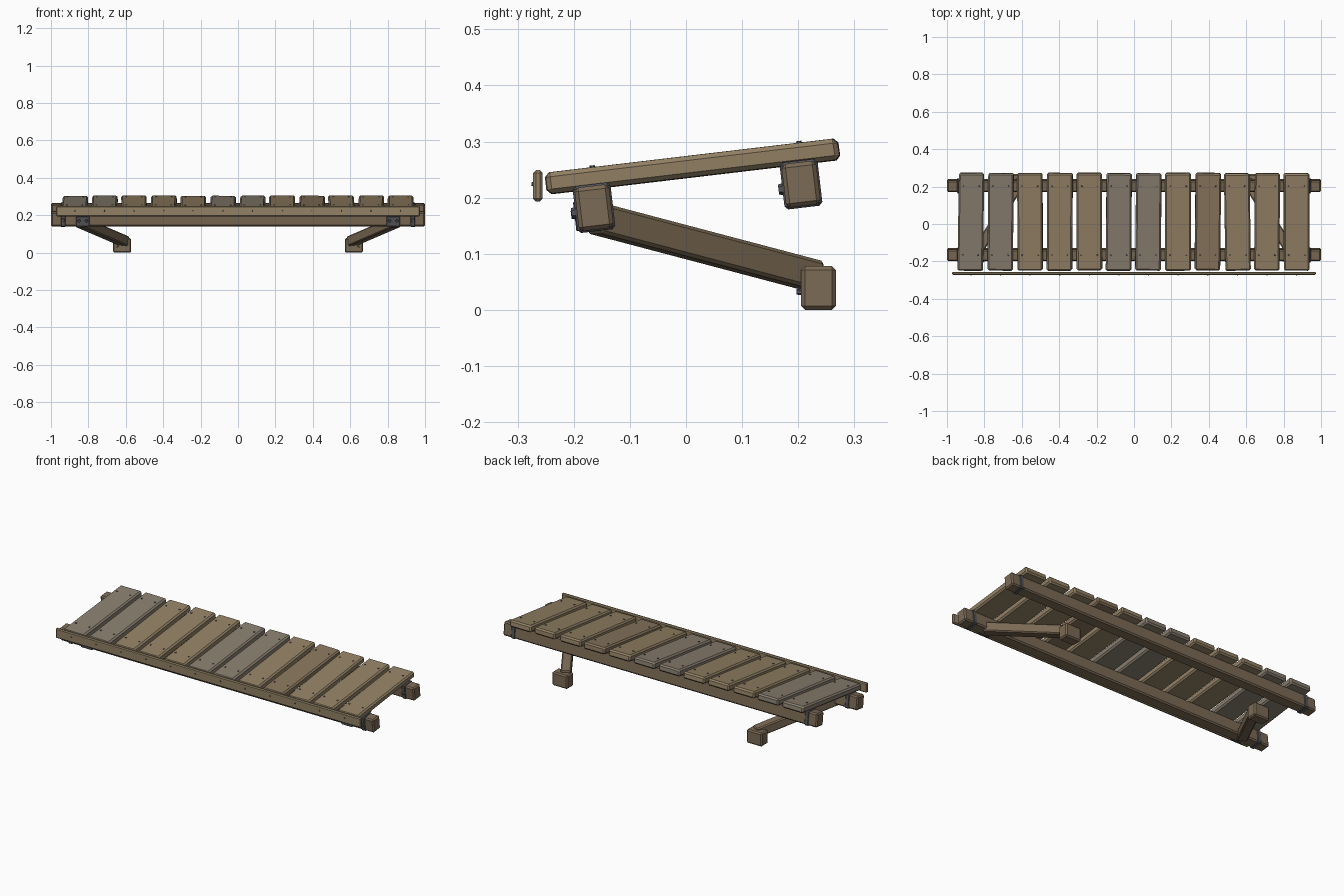
import bpy, bmesh, math, random
from mathutils import Matrix, Vector

if "Cube" in bpy.data.objects:
    bpy.data.objects.remove(bpy.data.objects["Cube"])

random.seed(4)
TILT = math.radians(6.75)
R = Matrix.Rotation(TILT, 4, 'X')


def material(name, col):
    m = bpy.data.materials.new(name)
    m.diffuse_color = (*col, 1)
    m.use_nodes = True
    m.node_tree.nodes["Principled BSDF"].inputs["Base Color"].default_value = m.diffuse_color
    return m


WOODS = [material("wood_tan", (0.29, 0.22, 0.13)), material("wood_grey", (0.25, 0.21, 0.16)),
         material("wood_brown", (0.25, 0.18, 0.11))]
BEAM = material("beam_wood", (0.20, 0.145, 0.09))
IRON = material("iron", (0.09, 0.09, 0.10))


def finish(name, bm, mat, matrix):
    bmesh.ops.recalc_face_normals(bm, faces=bm.faces)
    me = bpy.data.meshes.new(name)
    bm.to_mesh(me)
    bm.free()
    me.materials.append(mat)
    ob = bpy.data.objects.new(name, me)
    bpy.context.collection.objects.link(ob)
    ob.matrix_world = matrix
    return ob


def box(name, size, matrix, mat, chamfer=0.006, jitter=0.0):
    bm = bmesh.new()
    bmesh.ops.create_cube(bm, size=1)
    for v in bm.verts:
        v.co = Vector([c * s for c, s in zip(v.co, size)])
        v.co.x += random.uniform(-jitter, jitter)
        v.co.y += random.uniform(-jitter, jitter)
    if chamfer:
        bmesh.ops.bevel(bm, geom=bm.edges[:], offset=chamfer, segments=1,
                        affect='EDGES', profile=0.5)
    return finish(name, bm, mat, matrix)


def pins(name, points, radius, depth, matrix, axis='Z', sides=6):
    """Several short nail or bolt heads in one mesh."""
    bm = bmesh.new()
    turn = Matrix.Rotation(math.pi / 2, 4, 'X') if axis == 'Y' else Matrix()
    for p in points:
        bmesh.ops.create_cone(bm, cap_ends=True, segments=sides, radius1=radius, radius2=radius * 0.8,
                              depth=depth, matrix=Matrix.Translation(p) @ turn)
    return finish(name, bm, IRON, matrix)


T = Matrix.Translation

# seat planks with four nails each
for i in range(12):
    x = -0.872 + i * 0.1583
    m = T((x, 0.012, 0.2555 + random.uniform(-0.001, 0.001))) @ R \
        @ Matrix.Rotation(random.uniform(-0.012, 0.012), 4, 'Z')
    mat = WOODS[[1, 1, 0, 0, 0, 1, 1, 0, 2, 0, 0, 0][i]]
    box(f"plank_{i + 1}", (0.136, 0.524, 0.038), m, mat, 0.008, 0.002)
    pins(f"plank_nails_{i + 1}", [(sx * 0.042, y, 0.0195) for sx in (-1, 1) for y in (-0.178, 0.193)],
         0.005, 0.005, m)

# long support beams with end straps
for side, y, z in (("front", -0.164, 0.182), ("back", 0.205, 0.224)):
    m = T((0, y, z)) @ R
    box(f"{side}_beam", (2.0, 0.062, 0.078), m, BEAM, 0.007)
    for s in (-1, 1):
        ms = m @ T((s * 0.935, 0, 0))
        box(f"{side}_strap", (0.03, 0.068, 0.084), ms, IRON, 0.006)
        pins(f"{side}_strap_bolt", [(0, -0.037, -0.005)], 0.011, 0.008, ms, 'Y')

# thin front fascia board with nails
mf = T((0, -0.264, 0.221))
box("fascia_board", (1.945, 0.017, 0.056), mf, WOODS[0], 0.005)
pins("fascia_nails", [(-0.872 + i * 0.1583, -0.009, 0.003) for i in range(12)], 0.004, 0.005, mf, 'Y')

# diagonal struts, feet and fixing plates
for s in (-1, 1):
    a, b = Vector((s * 0.845, -0.16, 0.163)), Vector((s * 0.605, 0.23, 0.060))
    d = (b - a).normalized()
    side = d.cross(Vector((0, 0, 1))).normalized()
    up = side.cross(d)
    rot = Matrix((side, d, up)).transposed().to_4x4()
    box("strut", (0.055, (b - a).length, 0.054), T((a + b) / 2) @ rot, BEAM, 0.006)
    box("foot_block", (0.098, 0.062, 0.078), T((s * 0.62, 0.236, 0.039)), BEAM, 0.007)
    mp = T((0, -0.164, 0.182)) @ R @ T((s * 0.83, -0.033, -0.012))
    box("strut_plate", (0.07, 0.006, 0.052), mp, IRON, 0.001)
    pins("strut_plate_bolts", [(-0.02, -0.005, 0.004), (0.02, -0.005, 0.004)], 0.009, 0.008, mp, 'Y')
    pins("foot_bolt", [(s * 0.645, 0.202, 0.032)], 0.006, 0.01, Matrix(), 'Y')
